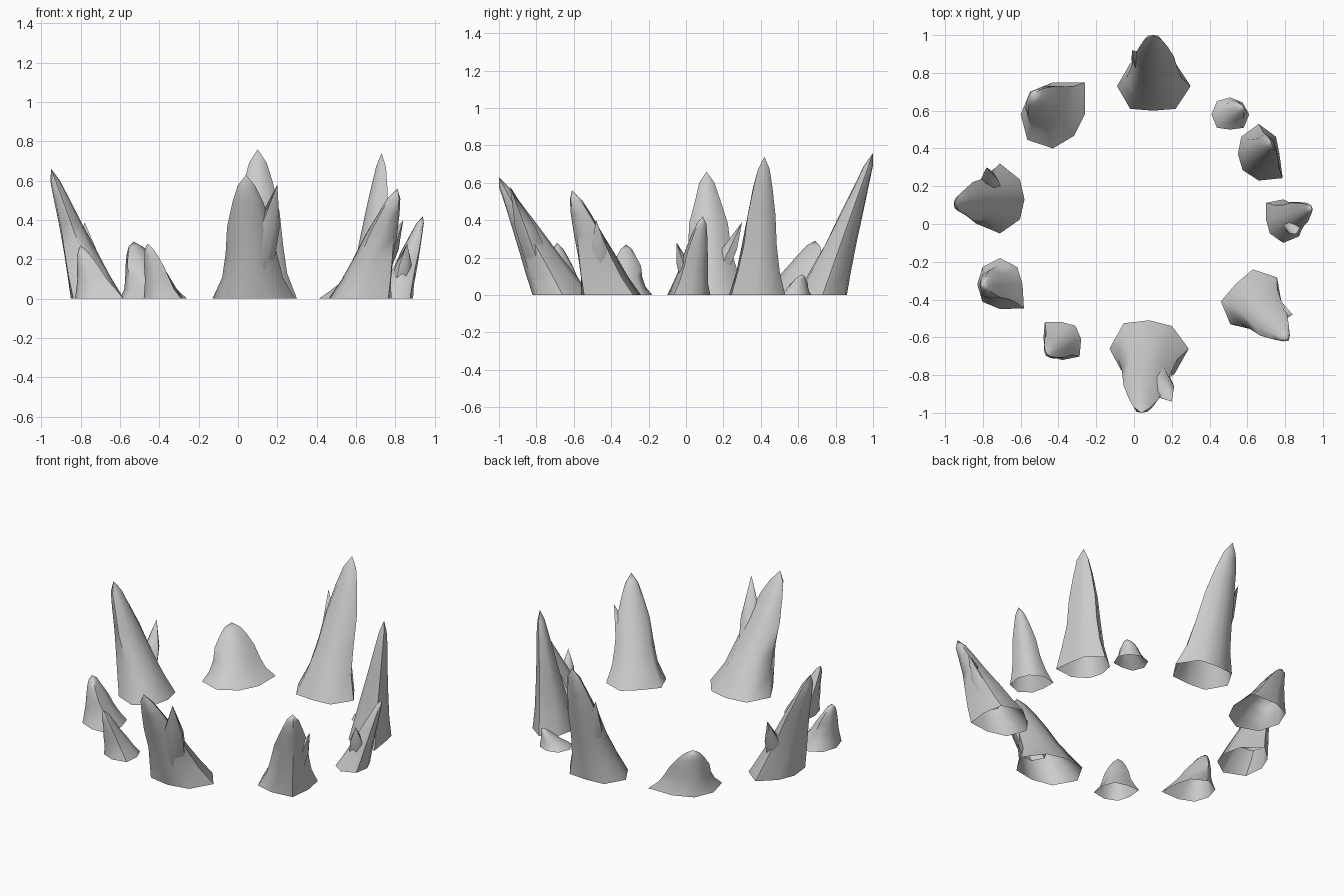
import bpy, bmesh, math, random
from mathutils import Vector

random.seed(4)

default_cube = bpy.data.objects.get("Cube")
if default_cube:
    bpy.data.objects.remove(default_cube, do_unlink=True)

# Single stone colour
stone = bpy.data.materials.new("grey_stone")
stone.use_nodes = True
stone_colour = (0.6, 0.6, 0.6, 1)
stone.diffuse_color = stone_colour
stone.node_tree.nodes["Principled BSDF"].inputs["Base Color"].default_value = stone_colour

# Height fraction, depth along the lean, width across the lean
PROFILE = [(0, 1, 1), (.17, .83, .77), (.36, .64, .63), (.58, .45, .54), (.78, .29, .37), (.91, .18, .22)]


def bridge(bm, lower, upper):
    """Join two equal rings of vertices with quads."""
    count = len(lower)
    for i in range(count):
        j = (i + 1) % count
        bm.faces.new((lower[i], lower[j], upper[j], upper[i]))


def close_to_point(bm, ring, point):
    """Finish a ring with a pointed tip."""
    tip = bm.verts.new(point)
    for i in range(len(ring)):
        bm.faces.new((ring[i], ring[(i + 1) % len(ring)], tip))


def add_body(bm, foot, tip, radii):
    """Loft the hollow foot outline up towards a leaning tip."""
    lean = Vector((tip.x - foot.x, tip.y - foot.y, 0)).normalized()
    across = Vector((-lean.y, lean.x, 0))
    previous = None
    for height, depth, width in PROFILE:
        centre = foot.lerp(tip, height)
        ring = []
        for i, radius in enumerate(radii):
            angle = math.tau * i / len(radii)
            wobble = random.uniform(.95, 1.05) if height else 1
            offset = Vector((math.cos(angle), math.sin(angle), 0)) * radius / 100 * wobble
            shaped = lean * offset.dot(lean) * depth + across * offset.dot(across) * width
            ring.append(bm.verts.new(centre + shaped))
        if previous:
            bridge(bm, previous, ring)
        previous = ring
    close_to_point(bm, previous, tip)


def add_splinter(bm, foot, tip, point, girth):
    """Grow a smaller side shard from a root buried in the body."""
    start = foot.lerp(tip, point.z * .25 / tip.z)
    root = start.lerp(Vector((point.x, point.y, start.z)), .2)
    rings = []
    for rise, scale in ((0, 1), (.5, .8)):
        centre = root.lerp(point, rise)
        rings.append([bm.verts.new(centre + Vector((math.cos(a), math.sin(a), 0)) * girth * scale)
                      for a in (math.tau * i / 6 for i in range(6))])
    bridge(bm, *rings)
    close_to_point(bm, rings[-1], point)


def make_rock(name, foot, tip, radii, splinter=None, girth=.06):
    foot, tip = Vector((*foot, 0)), Vector(tip)
    bm = bmesh.new()
    add_body(bm, foot, tip, radii)
    if splinter:
        add_splinter(bm, foot, tip, Vector(splinter), girth)
    mesh = bpy.data.meshes.new(name)
    bm.to_mesh(mesh)
    bm.free()
    mesh.materials.append(stone)
    rock = bpy.data.objects.new(name, mesh)
    bpy.context.collection.objects.link(rock)
    return rock


# Ring of leaning rocks; foot radii run counter-clockwise from +x in hundredths
rocks = [
    make_rock("back_rock", (.1, .73), (.1, 1, .76),
              (20, 17, 13, 17, 19, 17, 13, 17), (-.01, .92, .55)),
    make_rock("back_right_low_rock", (-.43, .58), (-.53, .69, .29),
              (17, 24, 17, 17, 17, 19, 18, 16)),
    make_rock("right_rock", (-.71, .13), (-.95, .11, .66),
              (13, 15, 19, 14, 14, 18, 18, 15), (-.78, .3, .39)),
    make_rock("right_small_rock", (-.71, -.32), (-.8, -.32, .27),
              (12, 13, 14, 13, 12, 13, 13, 18)),
    make_rock("front_right_small_rock", (-.38, -.61), (-.46, -.69, .28),
              (10, 10, 9, 13, 10, 11, 11, 13)),
    make_rock("front_rock", (.08, -.66), (.04, -1, .63),
              (21, 17, 15, 19, 21, 19, 16, 19), (.2, -.94, .58), .08),
    make_rock("front_left_rock", (.63, -.41), (.81, -.61, .56),
              (15, 18, 17, 13, 17, 17, 15, 19), (.84, -.48, .4)),
    make_rock("left_small_rock", (.79, .02), (.94, .09, .42),
              (10, 10, 11, 13, 9, 10, 12, 12), (.86, -.05, .28), .05),
    make_rock("left_tall_rock", (.66, .37), (.73, .42, .74),
              (11, 13, 16, 13, 11, 12, 14, 18)),
    make_rock("back_left_pebble", (.51, .58), (.57, .62, .11),
              (10, 9, 9, 10, 10, 10, 8, 10)),
]

# Soft faces with crisp ridges
bpy.ops.object.select_all(action="DESELECT")
for rock in rocks:
    rock.select_set(True)
bpy.context.view_layer.objects.active = rocks[0]
bpy.ops.object.shade_smooth_by_angle(angle=math.radians(60))
